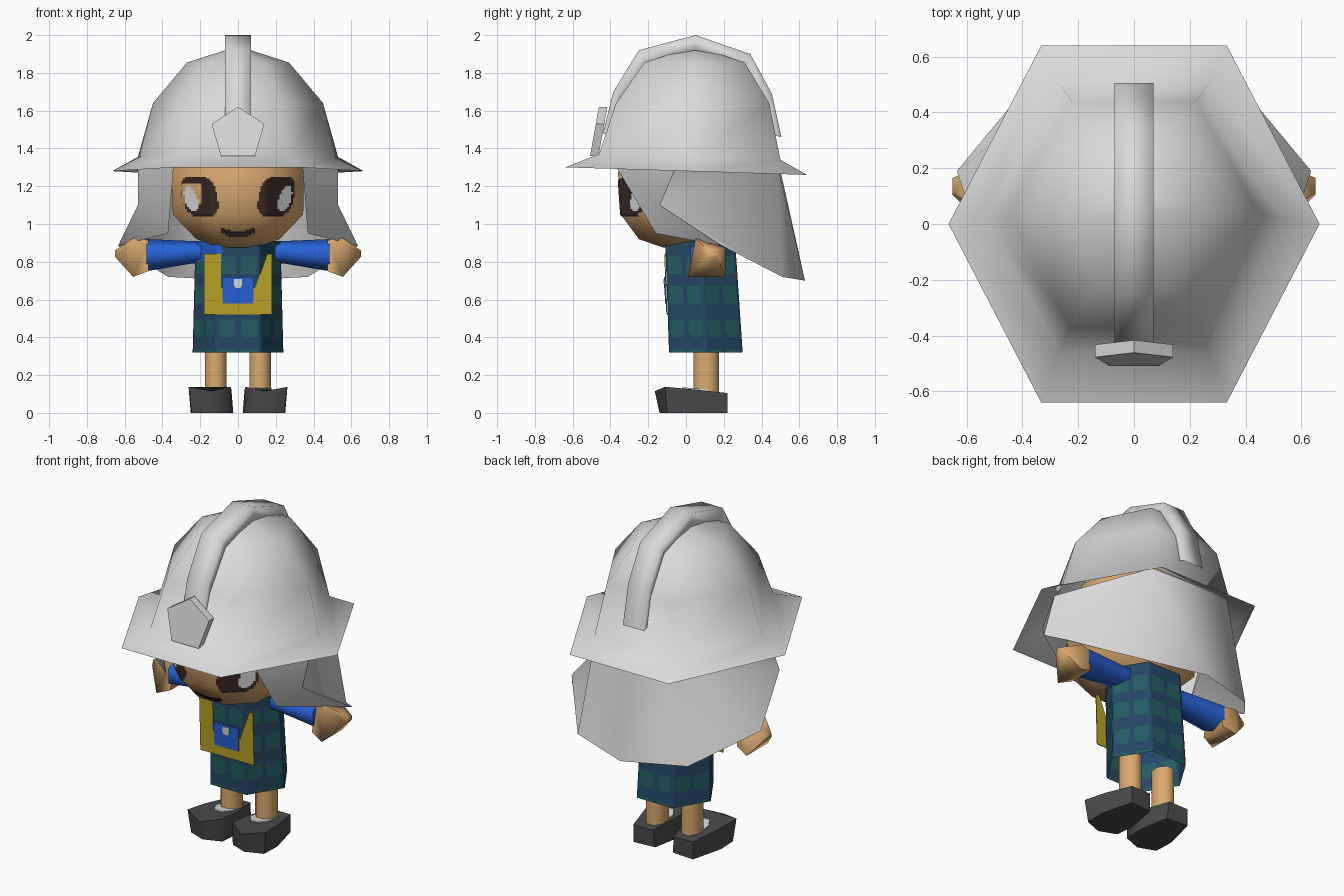
import bpy, math
from mathutils import Vector
from mathutils.bvhtree import BVHTree

if "Cube" in bpy.data.objects:
    bpy.data.objects.remove(bpy.data.objects["Cube"])


def material(name, r, g, b):
    m = bpy.data.materials.new(name)
    m.diffuse_color = (r, g, b, 1)
    m.use_nodes = True
    m.node_tree.nodes["Principled BSDF"].inputs["Base Color"].default_value = m.diffuse_color
    return m


GREY = material("helmet_grey", 0.70, 0.70, 0.70)
SKIN = material("skin", 0.70, 0.40, 0.16)
BLUE = material("shirt_blue", 0.02, 0.12, 0.66)
NAVY = material("dress_navy", 0.018, 0.066, 0.13)
TEAL = material("dress_teal", 0.018, 0.112, 0.122)
YELLOW = material("bag_yellow", 0.50, 0.36, 0.02)
DARK = material("shoe_dark", 0.07, 0.07, 0.07)
BROWN = material("eye_brown", 0.04, 0.022, 0.018)
WHITE = material("white", 0.70, 0.70, 0.70)


def mesh(name, verts, faces, mats, smooth=70):
    me = bpy.data.meshes.new(name)
    me.from_pydata([tuple(v) for v in verts], [], faces)
    for m in mats:
        me.materials.append(m)
    ob = bpy.data.objects.new(name, me)
    bpy.context.collection.objects.link(ob)
    bpy.ops.object.select_all(action='DESELECT')
    ob.select_set(True)
    bpy.context.view_layer.objects.active = ob
    bpy.ops.object.mode_set(mode='EDIT')
    bpy.ops.mesh.select_all(action='SELECT')
    bpy.ops.mesh.normals_make_consistent(inside=False)
    bpy.ops.object.mode_set(mode='OBJECT')
    if smooth:
        bpy.ops.object.shade_smooth_by_angle(angle=math.radians(smooth))
    return ob


def loft(name, rings, mats, start=True, end=True, smooth=70):
    """Skin closed rings of equal length, with optional end caps."""
    n = len(rings[0])
    verts = [p for r in rings for p in r]
    faces = [(i * n + j, i * n + (j + 1) % n, (i + 1) * n + (j + 1) % n, (i + 1) * n + j)
             for i in range(len(rings) - 1) for j in range(n)]
    if start:
        faces.append(tuple(range(n)))
    if end:
        faces.append(tuple(range(len(verts) - n, len(verts))))
    return mesh(name, verts, faces, mats, smooth)


def hexagon(rx, y0, y1, z0, z1, k=1):
    """Hexagon with corners on the x axis; z runs from z0 (front) to z1 (back)."""
    c, ry = (y0 + y1) / 2, (y1 - y0) / 2
    base = [(1, 0), (.5, 1), (-.5, 1), (-1, 0), (-.5, -1), (.5, -1)]
    pts = []
    for i, (ax, ay) in enumerate(base):
        bx, by = base[(i + 1) % 6]
        for s in range(k):
            x, y = ax + (bx - ax) * s / k, ay + (by - ay) * s / k
            pts.append((rx * x, c + ry * y, z0 + (z1 - z0) * (y + 1) / 2))
    return pts


def octagon(rx, y0, y1, z):
    c, ry, q = (y0 + y1) / 2, (y1 - y0) / 2, 1 / math.cos(math.pi / 8)
    return [(rx * q * math.cos((i + .5) * math.pi / 4),
             c + ry * q * math.sin((i + .5) * math.pi / 4), z) for i in range(8)]


def prism(name, outline, y0, y1, mat, lean=0):
    """Outline in x and z, extruded along y; lean tips the top backwards."""
    z0 = min(z for x, z in outline)
    rings = [[(x, y + lean * (z - z0), z) for x, z in outline] for y in (y0, y1)]
    return loft(name, rings, [mat], smooth=0)


def paint(name, target, mat, inside, x0, x1, z0, z1, step, lift):
    """Thin plate of small cells laid over the front of the target."""
    tree = BVHTree.FromPolygons([v.co for v in target.data.vertices],
                                [tuple(p.vertices) for p in target.data.polygons])
    verts, faces, index = [], [], {}

    def corner(i, j):
        if (i, j) not in index:
            x, z = x0 + i * step, z0 + j * step
            hit = tree.ray_cast(Vector((x, -2, z)), Vector((0, 1, 0)))[0]
            index[i, j] = len(verts)
            verts.append((x, (hit.y if hit else 0) - lift, z))
        return index[i, j]

    for i in range(round((x1 - x0) / step)):
        for j in range(round((z1 - z0) / step)):
            if inside(x0 + (i + .5) * step, z0 + (j + .5) * step):
                faces.append((corner(i, j), corner(i + 1, j), corner(i + 1, j + 1), corner(i, j + 1)))
    return mesh(name, verts, faces, [mat], 70)


# Helmet dome and brim
loft("helmet", [hexagon(.665, -.64, .64, 1.30, 1.26), hexagon(.53, -.46, .50, 1.37, 1.34),
                hexagon(.45, -.37, .44, 1.64, 1.64), hexagon(.27, -.22, .31, 1.855, 1.855),
                hexagon(.02, .03, .07, 1.935, 1.935)], [GREY], start=False)

# Helmet crest
outer = [(-.44, 1.48), (-.385, 1.70), (-.25, 1.92), (.05, 2.0), (.34, 1.90), (.455, 1.69), (.505, 1.46)]
inner = [(-.40, 1.48), (-.34, 1.66), (-.20, 1.83), (.05, 1.91), (.29, 1.83), (.41, 1.64), (.47, 1.47)]
loft("helmet_crest", [[(-.07, *o), (.07, *o), (.07, *i), (-.07, *i)] for o, i in zip(outer, inner)], [GREY],
     start=False, end=False, smooth=120)

# Front badge
prism("helmet_badge", [(0, 1.62), (.14, 1.53), (.09, 1.36), (-.09, 1.36), (-.14, 1.53)], -.508, -.463, GREY, .18)

# Neck guard: front edge, crease, flared side and back corners, mirrored in x
half = [(.34, -.38, 1.32), (.53, -.05, 1.31), (.53, -.14, 1.10), (.37, -.16, .95),
        (.635, .19, .885), (.27, .475, 1.35), (.37, .51, .72)]
sides = [(0, 1, 2, 3), (3, 2, 4), (2, 1, 5), (2, 5, 6, 4)]
mesh("neck_guard", half + [(-x, y, z) for x, y, z in half] + [(0, .485, 1.35), (0, .63, .70)],
     sides + [tuple(i + 7 for i in reversed(f)) for f in sides] + [(5, 14, 15, 6), (14, 12, 13, 15)], [GREY], 62)

# Head
head = loft("head", [octagon(.10, -.12, .12, .875), octagon(.22, -.25, .18, .92),
                     octagon(.345, -.345, .29, 1.05), octagon(.35, -.36, .34, 1.27),
                     octagon(.28, -.28, .30, 1.50)], [SKIN])


# Eyes and mouth
def eye(x, z):
    return abs((abs(x) - .203 - .2 * (z - 1.145)) / .093) ** 3 + abs((z - 1.145) / .108) ** 3 < 1


def glint(x, z):
    return eye(x, z) and ((abs(x) - .25 - .22 * (z - 1.14)) / .033) ** 2 + ((z - 1.135) / .07) ** 2 < 1


paint("eyes", head, BROWN, eye, -.32, .32, 1.03, 1.27, .01, .004)
paint("eye_whites", head, WHITE, glint, -.32, .32, 1.03, 1.27, .01, .008)
paint("mouth", head, BROWN, lambda x, z: abs(x) < .09 and abs(z - .942 - 3.5 * x * x) < .016,
      -.1, .1, .92, .99, .01, .004)

# Dress, open below, with rounded patches and one bare blue shoulder
K, ROWS = 16, 37
rings = []
for r in range(ROWS + 1):
    t = r / ROWS
    z = .32 + .59 * t
    rings.append(hexagon(.24 - .015 * t, -.09 - .02 * t, .30 - .04 * t, z, z, K))
dress = loft("dress", rings, [NAVY, TEAL, BLUE], start=False, smooth=70)
for p in dress.data.polygons:
    c = p.center
    col, row = p.index % (6 * K), p.index // (6 * K)
    u = (col % 8 + .5) / 4 - 1
    v = ((c.z - .455) / .165 + .5) % 1 * 2 - 1
    if c.x < -.09 and c.z > .80 and c.y < .15:
        p.material_index = 2
    elif row < ROWS and (u / .82) ** 4 + (v / .58) ** 4 < 1:
        p.material_index = 1

# Bag on the front with pocket and button
prism("bag", [(-.18, .52), (.18, .52), (.18, .84), (.155, .84), (.09, .66), (-.09, .66), (-.09, .84),
              (-.18, .84)], -.104, -.099, YELLOW, -.034)
prism("bag_pocket", [(-.08, .58), (.08, .58), (.085, .72), (-.085, .72)], -.111, -.105, BLUE, -.034)
prism("pocket_button", [(-.022, .675), (-.012, .662), (.012, .662), (.022, .675), (.022, .71), (-.022, .71)],
      -.117, -.113, WHITE, -.034)


def across(x, yc, ry, z0, z1):
    """Hexagonal ring facing along x."""
    return [(x, yc + ry * math.cos(a * math.pi / 3 + math.pi / 6) / .866,
             (z0 + z1) / 2 + (z1 - z0) / 2 * math.sin(a * math.pi / 3 + math.pi / 6)) for a in range(6)]


def block(x, y0, y1, z0, z1):
    """Four-sided ring facing along x, its top falling slightly to the back."""
    return [(x, y0, z0), (x, y1, z0), (x, y1, z1 - .25 * (y1 - y0)), (x, y0 + .2 * (y1 - y0), z1)]


# Limbs, one set per side
for side, s in (("left", -1), ("right", 1)):
    def flip(rings):
        return [[(s * x, y, z) for x, y, z in r] for r in rings]

    loft(side + "_sleeve", flip([across(.14, .10, .07, .79, .91), across(.25, .10, .075, .79, .91),
                                 across(.485, .11, .085, .75, .92)]), [BLUE])
    loft(side + "_hand", flip([block(.475, .03, .19, .75, .915), block(.555, .01, .21, .72, .925),
                               block(.65, .105, .165, .825, .86)]), [SKIN])
    loft(side + "_leg", flip([[(x + .117, y, z) for x, y, z in octagon(.057, .04, .175, h)]
                              for h in (.10, .36)]), [SKIN])
    sole = [(.06, .21, 0), (.20, .22, 0), (.25, .02, 0), (.245, -.10, 0), (.14, -.14, 0), (.035, -.10, 0), (.025, .02, 0)]
    top = [(.07, .22, .105), (.20, .22, .105), (.245, .03, .125), (.262, -.11, .138), (.14, -.165, .115),
           (.04, -.11, .138), (.035, .03, .125)]
    loft(side + "_shoe", flip([sole, top]), [DARK], smooth=65)
    loft(side + "_sock_rim", flip([[(x + .12, y, .133 - .1 * y + h) for x, y, z in octagon(.058, -.02, .165, 0)]
                                   for h in (-.006, .001)]), [WHITE], smooth=0)
